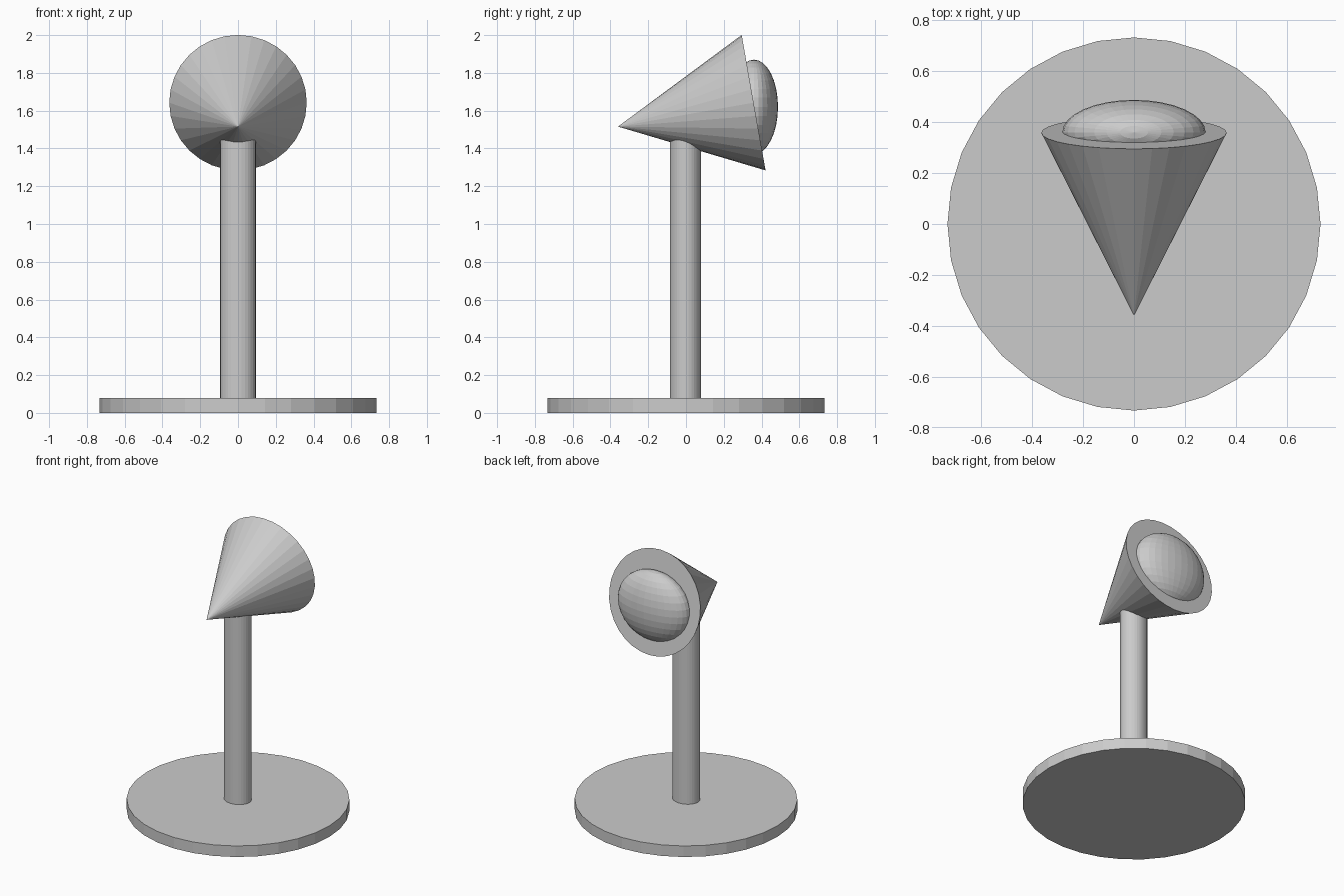
import bpy, math
from mathutils import Matrix

if "Cube" in bpy.data.objects:
    bpy.data.objects.remove(bpy.data.objects["Cube"])


def bake(name):
    # Name the active object and apply its transform
    ob = bpy.context.object
    ob.name = name
    bpy.ops.object.transform_apply(location=True, rotation=True, scale=True)
    return ob


# Round foot plate
bpy.ops.mesh.primitive_cylinder_add(vertices=32, radius=0.732, depth=0.08, location=(0, 0, 0.04))
bake("base")

# Slightly oval upright, its top buried in the shade
bpy.ops.mesh.primitive_cylinder_add(vertices=32, radius=1, depth=1.42, location=(0, -0.003, 0.77))
bpy.context.object.scale = (0.094, 0.082, 1)
bake("pole")

# Conical shade: tip to the front, open face tilted 10 degrees up at the back
bpy.ops.mesh.primitive_cone_add(vertices=32, radius1=0.364, radius2=0, depth=0.729,
                                location=(0, -0.001, 1.579),
                                rotation=(math.radians(100), 0, 0))
bake("shade")

# Flattened bulb bulging out of the shade's face
bpy.ops.mesh.primitive_uv_sphere_add(segments=32, ring_count=16, radius=1, location=(0, 0.36, 1.62))
bpy.context.object.scale = (0.281, 0.127, 0.25)
bake("bulb")
